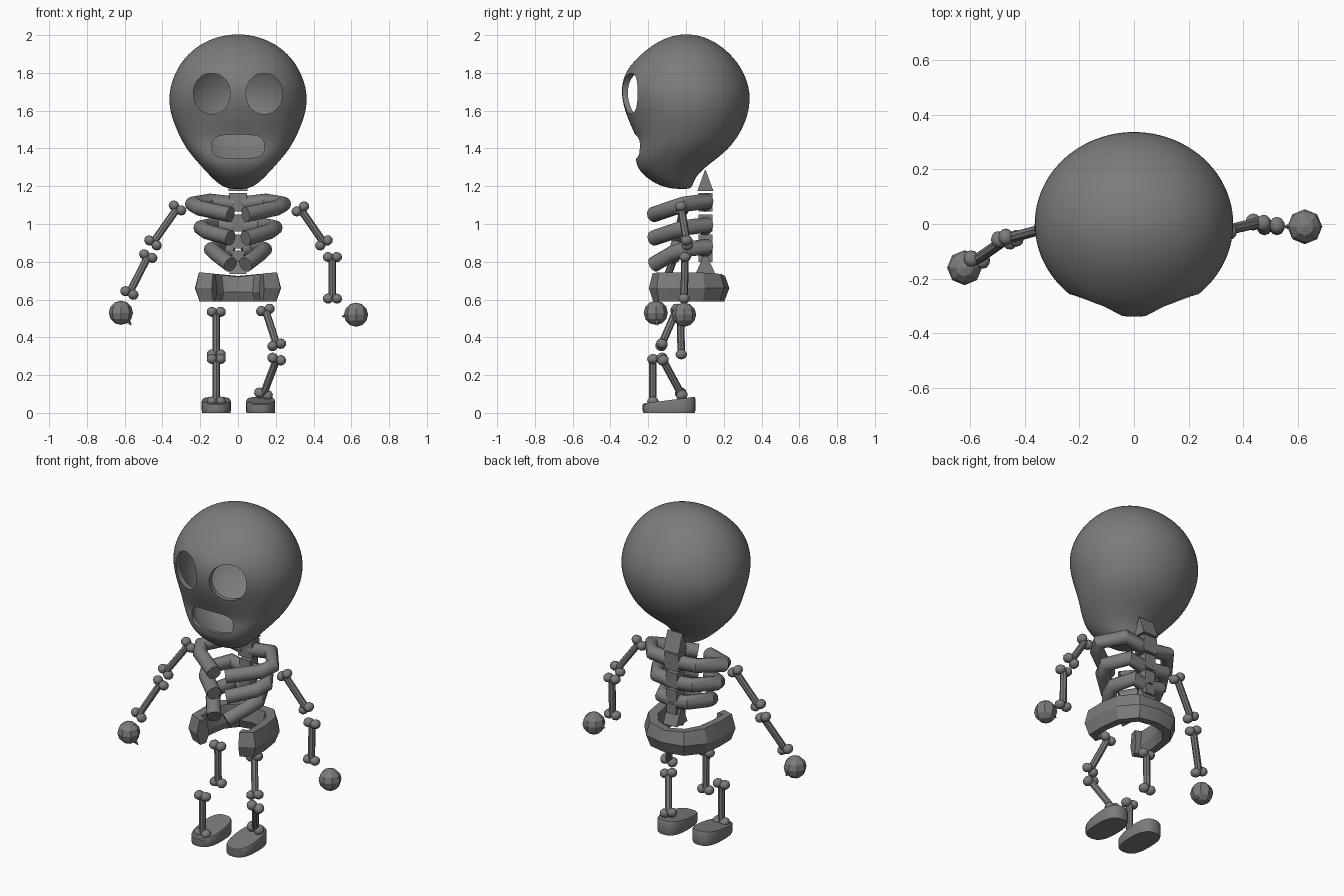
import bpy, bmesh
from math import sin, cos, pi, copysign
from mathutils import Vector, Matrix

old = bpy.data.objects.get("Cube")
if old:
    bpy.data.objects.remove(old)

bone_grey = bpy.data.materials.new("bone grey")
bone_grey.use_nodes = True
GREY = (0.2, 0.2, 0.2, 1)
bone_grey.diffuse_color = GREY
bone_grey.node_tree.nodes["Principled BSDF"].inputs["Base Color"].default_value = GREY


def finish(name, bm, smooth=None):
    """Turn a bmesh into a named object, optionally smooth below an angle."""
    bmesh.ops.recalc_face_normals(bm, faces=bm.faces)
    mesh = bpy.data.meshes.new(name)
    bm.to_mesh(mesh)
    bm.free()
    obj = bpy.data.objects.new(name, mesh)
    bpy.context.collection.objects.link(obj)
    mesh.materials.append(bone_grey)
    if smooth:
        smooth_shade(obj, smooth)
    return obj


def activate(obj):
    bpy.ops.object.select_all(action='DESELECT')
    obj.select_set(True)
    bpy.context.view_layer.objects.active = obj


def smooth_shade(obj, angle):
    activate(obj)
    bpy.ops.object.shade_smooth_by_angle(angle=angle)


def loft(name, rings, smooth=None):
    """Skin a list of equal-sized rings and cap both ends."""
    bm = bmesh.new()
    rows = [[bm.verts.new(p) for p in ring] for ring in rings]
    n = len(rows[0])
    for a, b in zip(rows, rows[1:]):
        for i in range(n):
            j = (i + 1) % n
            bm.faces.new((a[i], a[j], b[j], b[i]))
    bm.faces.new(rows[0])
    bm.faces.new(rows[-1])
    return finish(name, bm, smooth)


def oval(w, h, n, power=1.0, back_power=None):
    """Superellipse outline; power below 1 squares it off."""
    pts = []
    for i in range(n):
        c, s = cos(2 * pi * i / n), sin(2 * pi * i / n)
        p = back_power if back_power and s > 0 else power
        pts.append((w * copysign(abs(c) ** p, c), h * copysign(abs(s) ** p, s)))
    return pts


def apply_modifier(obj, kind, **settings):
    mod = obj.modifiers.new(kind.title(), kind)
    for key, value in settings.items():
        setattr(mod, key, value)
    activate(obj)
    bpy.ops.object.modifier_apply(modifier=mod.name)


# Skull: height, half width, front y, back y
SKULL = [(1.185, .04, -.06, .02), (1.2, .09, -.14, .035), (1.25, .145, -.22, .05),
         (1.31, .2, -.268, .115), (1.38, .262, -.268, .21), (1.44, .3, -.255, .262),
         (1.51, .333, -.29, .305), (1.6, .366, -.328, .338), (1.7, .371, -.35, .345),
         (1.8, .338, -.33, .312), (1.88, .288, -.262, .258), (1.95, .208, -.178, .18),
         (1.99, .115, -.095, .1), (2.004, .035, -.03, .03)]


def skull_shell(name, inset):
    rings = []
    for z, w, front, back in SKULL:
        k = 1 - inset / .35
        # The jaw and muzzle are squarer in front than the cranium
        square = .75 if 1.3 < z < 1.48 else .9 if z < 1.55 else 1
        z = 1.62 + (z - 1.62) * k
        mid, half = (front + back) / 2, (back - front) / 2
        rings.append([(x * k, mid + y * k, z) for x, y in oval(w, half, 24, square, 1)])
    obj = loft(name, rings)
    apply_modifier(obj, 'SUBSURF', levels=2)
    return obj


def cut(target, cutter):
    cutter.hide_render = True
    apply_modifier(target, 'BOOLEAN', operation='DIFFERENCE', object=cutter, solver='EXACT')
    bpy.data.objects.remove(cutter)


def opening(x, z, w, h, power):
    return loft("opening_cutter", [[(x + u, y, z + v) for u, v in oval(w, h, 40, power)]
                                   for y in (-.5, -.12)])


skull = skull_shell("skull", 0)
cut(skull, skull_shell("skull_cavity", .03))
for side in (-1, 1):
    cut(skull, opening(side * .139, 1.69, .097, .108, .95))
cut(skull, opening(0, 1.41, .138, .063, .6))
smooth_shade(skull, .7)


# Ribs: three mirrored pairs that shrink and droop downward
def tube(name, points, radius):
    curve = bpy.data.curves.new(name, 'CURVE')
    curve.dimensions = '3D'
    curve.bevel_depth = radius
    curve.bevel_resolution = 4
    curve.use_fill_caps = True
    spline = curve.splines.new('POLY')
    spline.points.add(len(points) - 1)
    for p, co in zip(spline.points, points):
        p.co = (*co, 1)
    obj = bpy.data.objects.new(name, curve)
    bpy.context.collection.objects.link(obj)
    curve.materials.append(bone_grey)
    activate(obj)
    bpy.ops.object.convert(target='MESH')
    smooth_shade(obj, .6)


for level, (reach, top, drop) in enumerate([(.24, 1.115, .065), (.195, .99, .065),
                                            (.14, .875, .09)]):
    for side, label in ((-1, "right"), (1, "left")):
        tube(f"{label}_rib_{level + 1}",
             [(side * .02, .10, top - .01), (side * reach * .62, .108, top + .005),
              (side * reach, -.01, top - .01), (side * reach * .85, -.07, top - .03),
              (side * .04, -.172, top - drop)], .041)


# Spine: separate blocks with a wedge at each end
def block(name, z0, z1, w, y0, y1, top=1.0):
    mid, half = (y0 + y1) / 2, (y1 - y0) / 2
    return loft(name, [[(-w, mid - half * k, z), (w, mid - half * k, z),
                        (w, mid + half * k, z), (-w, mid + half * k, z)]
                       for z, k in ((z0, 1), (z1, top))])


block("neck_wedge", 1.175, 1.285, .05, .06, .145, .05)
for i, (z, tall, w) in enumerate(((1.065, .1, .047), (.96, .09, .036),
                                  (.87, .075, .034), (.8, .06, .032))):
    block(f"vertebra_{i + 1}", z, z + tall, w, .065, .14)
block("tail_wedge", .735, .83, .045, .05, .155, .2)

# Pelvis: U-shaped band with a bulging section, open and flared at the front
half_path = [(.125, -.155, .04), (.183, -.135, .042), (.182, -.03, .042),
             (.165, .08, .045), (.1, .16, .045)]
path = [(-x, y, t) for x, y, t in half_path] + [(0, .18, .045)] + half_path[::-1]
rings = []
for i, (x, y, t) in enumerate(path):
    a, b = path[max(i - 1, 0)], path[min(i + 1, len(path) - 1)]
    out = Vector((a[1] - b[1], b[0] - a[0], 0)).normalized() * t
    base = Vector((x, y, 0))
    lift = .02 * abs(x) / .19
    rings.append([base + out * k + Vector((0, 0, z))
                  for k, z in ((-1, .64), (-.5, .59), (.5, .59), (1.1, .66),
                               (.6, .725 + lift), (-.6, .72 + lift))])
loft("pelvis", rings, .5)


# Limb bones: a thin shaft with a double knob on each end
def limb_bone(name, start, end):
    a, b = Vector(start), Vector(end)
    axis = (b - a).normalized()
    across = (Vector((1, 0, 0)) - axis * axis.x).normalized()
    frame = Matrix((across, axis.cross(across), axis)).transposed().to_4x4()
    bm = bmesh.new()
    bmesh.ops.create_cone(bm, cap_ends=True, segments=8, radius1=.02, radius2=.02,
                          depth=(b - a).length, matrix=Matrix.Translation((a + b) / 2) @ frame)
    for tip in (a, b):
        for side in (-1, 1):
            place = Matrix.Translation(tip + across * side * .023) @ frame
            bmesh.ops.create_icosphere(bm, subdivisions=2, radius=.03,
                                       matrix=place @ Matrix.Diagonal((.95, 1.05, .9, 1)))
    finish(name, bm, .6)


limb_bone("right_upper_arm", (-.32, -.015, 1.085), (-.45, -.05, .9))
limb_bone("right_forearm", (-.475, -.06, .83), (-.575, -.13, .635))
limb_bone("left_upper_arm", (.33, -.025, 1.08), (.455, .005, .9))
limb_bone("left_forearm", (.5, -.005, .825), (.5, -.01, .605))
limb_bone("right_thigh", (-.115, -.03, .535), (-.115, -.025, .31))
limb_bone("right_shin", (-.115, -.175, .285), (-.115, -.175, .06))
limb_bone("left_thigh", (.145, -.05, .545), (.205, -.13, .36))
limb_bone("left_shin", (.205, -.125, .285), (.135, -.025, .1))


# Hands: faceted fists with a pointed thumb
def hand(name, center, thumb):
    bm = bmesh.new()
    c, t = Vector(center), Vector(thumb)
    bmesh.ops.create_uvsphere(bm, u_segments=8, v_segments=6, radius=.064,
                              matrix=Matrix.Translation(c))
    turn = (t - c).to_track_quat('Z', 'Y').to_matrix().to_4x4()
    bmesh.ops.create_cone(bm, cap_ends=True, segments=5, radius1=.035, radius2=.003,
                          depth=(t - c).length, matrix=Matrix.Translation((c + t) / 2) @ turn)
    finish(name, bm)


hand("right_hand", (-.62, -.16, .53), (-.565, -.15, .465))
hand("left_hand", (.625, -.01, .52), (.55, -.01, .51))

# Feet: rounded flat slabs sloping up toward the heel
for x, label in ((-.115, "right"), (.12, "left")):
    outline = oval(.077, .14, 24, .75)
    loft(f"{label}_foot",
         [[(x + u * k, -.09 + v * k, z + rise * (v + .14) / .28) for u, v in outline]
          for k, z, rise in ((.97, 0, 0), (1, .012, 0), (1, .044, .03), (.96, .05, .035))], .6)
